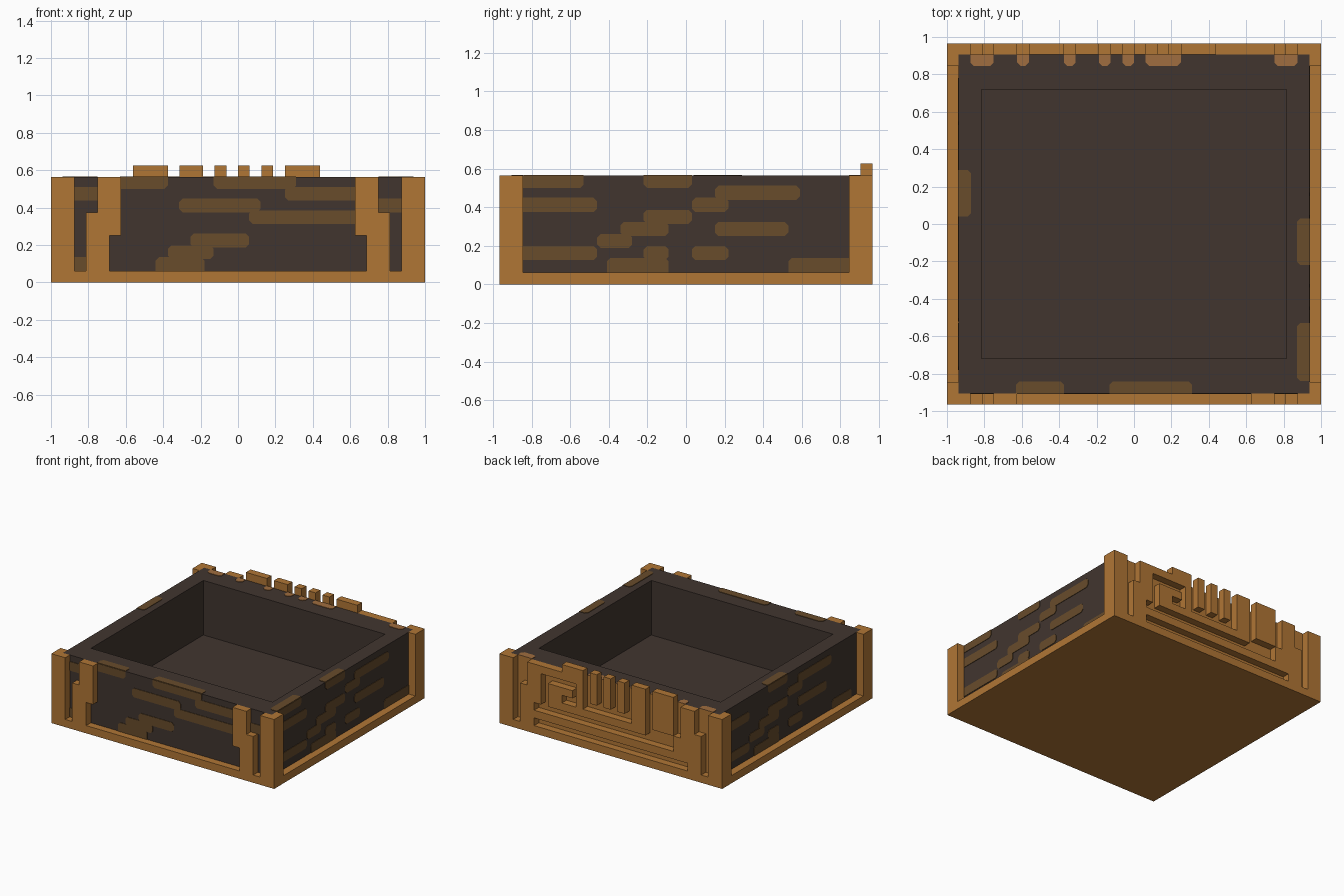
import bpy, bmesh, math
from mathutils import Vector

cube = bpy.data.objects.get("Cube")
if cube:
    bpy.data.objects.remove(cube, do_unlink=True)

U = 0.0625                      # layout unit
X, Y = 1.0, 0.965               # outer half sizes
WX, WY = 0.937, 0.905           # wall half sizes
TOP = 9 * U
T = 0.004                       # plate thickness


def material(name, rgb):
    m = bpy.data.materials.new(name)
    m.use_nodes = True
    m.diffuse_color = (*rgb, 1)
    b = m.node_tree.nodes["Principled BSDF"]
    b.inputs["Base Color"].default_value = (*rgb, 1)
    b.inputs["Roughness"].default_value = 0.8
    return m


copper = material("copper orange", (0.434, 0.181, 0.036))
dark = material("dark brown", (0.053, 0.036, 0.028))
olive = material("olive brown", (0.138, 0.072, 0.024))
tan = material("tan orange", (0.35, 0.155, 0.050))


def finish(name, bm, *mats):
    bmesh.ops.recalc_face_normals(bm, faces=bm.faces)
    me = bpy.data.meshes.new(name)
    bm.to_mesh(me)
    bm.free()
    for m in mats:
        me.materials.append(m)
    ob = bpy.data.objects.new(name, me)
    bpy.context.collection.objects.link(ob)
    return ob


def add_box(bm, x0, x1, y0, y1, z0, z1):
    vs = bmesh.ops.create_cube(bm, size=1)["verts"]
    for v in vs:
        v.co = Vector((x1 if v.co.x > 0 else x0,
                       y1 if v.co.y > 0 else y0,
                       z1 if v.co.z > 0 else z0))


def add_plate(bm, a0, a1, b0, b1, place, cut_low=True, cut_high=True):
    """Thin plate with clipped corners; place(a, b, depth) gives the position."""
    c = 0.018
    lo, hi = c * cut_low, c * cut_high
    pts = [(a0 + lo, b0), (a1 - lo, b0), (a1, b0 + lo), (a1, b1 - hi),
           (a1 - hi, b1), (a0 + hi, b1), (a0, b1 - hi), (a0, b0 + lo)]
    pts = [p for i, p in enumerate(pts) if p != pts[i - 1]]
    rings = [[bm.verts.new(place(a, b, d)) for a, b in pts] for d in (-0.001, T)]
    bm.faces.new(rings[0])
    bm.faces.new(rings[1])
    for i in range(len(pts)):
        j = (i + 1) % len(pts)
        bm.faces.new((rings[0][i], rings[0][j], rings[1][j], rings[1][i]))


# Open box: outer wall, rim, inner wall and floor, with an orange back face
bm = bmesh.new()
loops = []
for hx, hy, z in ((WX, WY, 0.03), (WX, WY, TOP), (0.815, 0.72, TOP), (0.815, 0.72, 0.12)):
    loops.append([bm.verts.new((sx * hx, sy * hy, z))
                  for sx, sy in ((-1, -1), (1, -1), (1, 1), (-1, 1))])
for low, high in zip(loops, loops[1:]):
    for i in range(4):
        j = (i + 1) % 4
        bm.faces.new((low[i], low[j], high[j], high[i]))
bm.faces.new(loops[0])
bm.faces.new(loops[-1])
for f in bm.faces:
    if f.calc_center_median().y > WY - 0.001:
        f.material_index = 1
finish("box_walls", bm, dark, copper)

# Base slab
bm = bmesh.new()
add_box(bm, -X, X, -Y, Y, 0, U)
finish("base_slab", bm, copper)

# L-shaped corner posts
for sx, side in ((1, "left"), (-1, "right")):
    for sy, end in ((-1, "front"), (1, "back")):
        outline = [(1, Y), (14 * U, Y), (14 * U, WY), (WX, WY), (WX, 0.845), (1, 0.845)]
        bm = bmesh.new()
        face = bm.faces.new([bm.verts.new((sx * x, sy * y, U)) for x, y in outline])
        up = bmesh.ops.extrude_face_region(bm, geom=[face])["geom"]
        bmesh.ops.translate(bm, vec=(0, 0, TOP - U),
                            verts=[g for g in up if isinstance(g, bmesh.types.BMVert)])
        finish(f"{end}_{side}_corner_post", bm, copper)

        # Stepped bracket beside the post
        steps = [(13, 1), (11, 1), (11, 4), (10, 4), (10, 9), (12, 9), (12, 6), (13, 6)]
        bm = bmesh.new()
        face = bm.faces.new([bm.verts.new((sx * x * U, sy * WY, z * U)) for x, z in steps])
        up = bmesh.ops.extrude_face_region(bm, geom=[face])["geom"]
        bmesh.ops.translate(bm, vec=(0, sy * (Y - WY), 0),
                            verts=[g for g in up if isinstance(g, bmesh.types.BMVert)])
        finish(f"{end}_{side}_bracket", bm, copper)

# Raised relief on the back, as (x0, x1, z0, z1) in units
relief = {
    "back_hook": [(4, 10, 8, 9), (4, 7, 9, 10), (4, 5, 5, 8)],
    "back_scroll": [(5.5, 9, 6, 7), (7, 9, 5, 6), (-5, 9, 4, 5)],
    "back_low_bar": [(-11, 11, 2, 3), (-11, -9, 3, 5)],
    "back_teeth": [(2, 3, 6, 10), (0, 1, 6, 10), (-2, -1, 6, 10)],
    "back_inner_tooth": [(-5, -3, 5, 10)],
    "back_outer_tooth": [(-9, -6, 5, 10)],
}
for name, parts in relief.items():
    bm = bmesh.new()
    for x0, x1, z0, z1 in parts:
        add_box(bm, x0 * U, x1 * U, WY, Y, z0 * U, z1 * U)
    finish(name, bm, copper)


# Mottled patches on the walls, as (start, end, row)
def wall_patches(name, patches, place):
    bm = bmesh.new()
    for a0, a1, row in patches:
        top = min((row + 1) * U + 0.011, TOP)
        add_plate(bm, a0, a1, row * U, top, place, row > 1, row < 8)
    finish(name, bm, olive)


wall_patches("front_patches", [
    (-0.66, -0.375, 8), (-0.13, 0.31, 8), (0.25, 0.66, 7), (-0.315, 0.12, 6),
    (0.06, 0.66, 5), (-0.255, 0.06, 3), (-0.375, -0.13, 2), (-0.44, -0.18, 1),
    (-0.9, -0.72, 7), (0.72, 0.9, 6), (-0.9, -0.78, 1)],
    lambda a, b, d: (a, -WY - d, b))
wall_patches("left_patches", [
    (-0.87, -0.53, 8), (-0.22, 0.03, 8), (0.15, 0.59, 7), (-0.87, -0.46, 6),
    (0.03, 0.22, 6), (-0.22, 0.03, 5), (-0.34, -0.09, 4), (0.15, 0.53, 4),
    (-0.46, -0.28, 3), (-0.87, -0.46, 2), (-0.22, -0.09, 2), (0.03, 0.22, 2),
    (-0.41, -0.09, 1), (0.53, 0.87, 1)],
    lambda a, b, d: (WX + d, a, b))
wall_patches("right_patches", [
    (0.04, 0.29, 8), (-0.52, -0.09, 7), (0.53, 0.78, 6), (-0.15, 0.04, 6),
    (0.04, 0.29, 5), (0.15, 0.41, 4), (-0.46, -0.09, 4), (0.34, 0.53, 3),
    (0.53, 0.78, 2), (0.15, 0.29, 2), (-0.15, 0.03, 2), (0.15, 0.47, 1),
    (-0.78, -0.53, 1)],
    lambda a, b, d: (-WX - d, a, b))

# Patches that fold over onto the rim
bm = bmesh.new()
for a0, a1 in ((-0.63, -0.375), (-0.13, 0.31)):
    add_plate(bm, a0, a1, 0, 0.064, lambda a, b, d: (a, -WY + b, TOP + d), False)
for s, a0, a1 in ((1, -0.84, -0.53), (1, -0.22, 0.03), (-1, 0.04, 0.29)):
    add_plate(bm, a0, a1, 0, 0.066, lambda a, b, d: (s * (WX - b), a, TOP + d), False)
finish("rim_patches", bm, olive)

bm = bmesh.new()
for a0, a1 in ((-14, -12), (-10, -9), (-6, -5), (-3, -2), (-1, 0), (1, 4), (12, 14)):
    add_plate(bm, a0 * U, a1 * U, 0, 0.06, lambda a, b, d: (a, WY - b, TOP + d), False)
finish("back_rim_patches", bm, tan)
